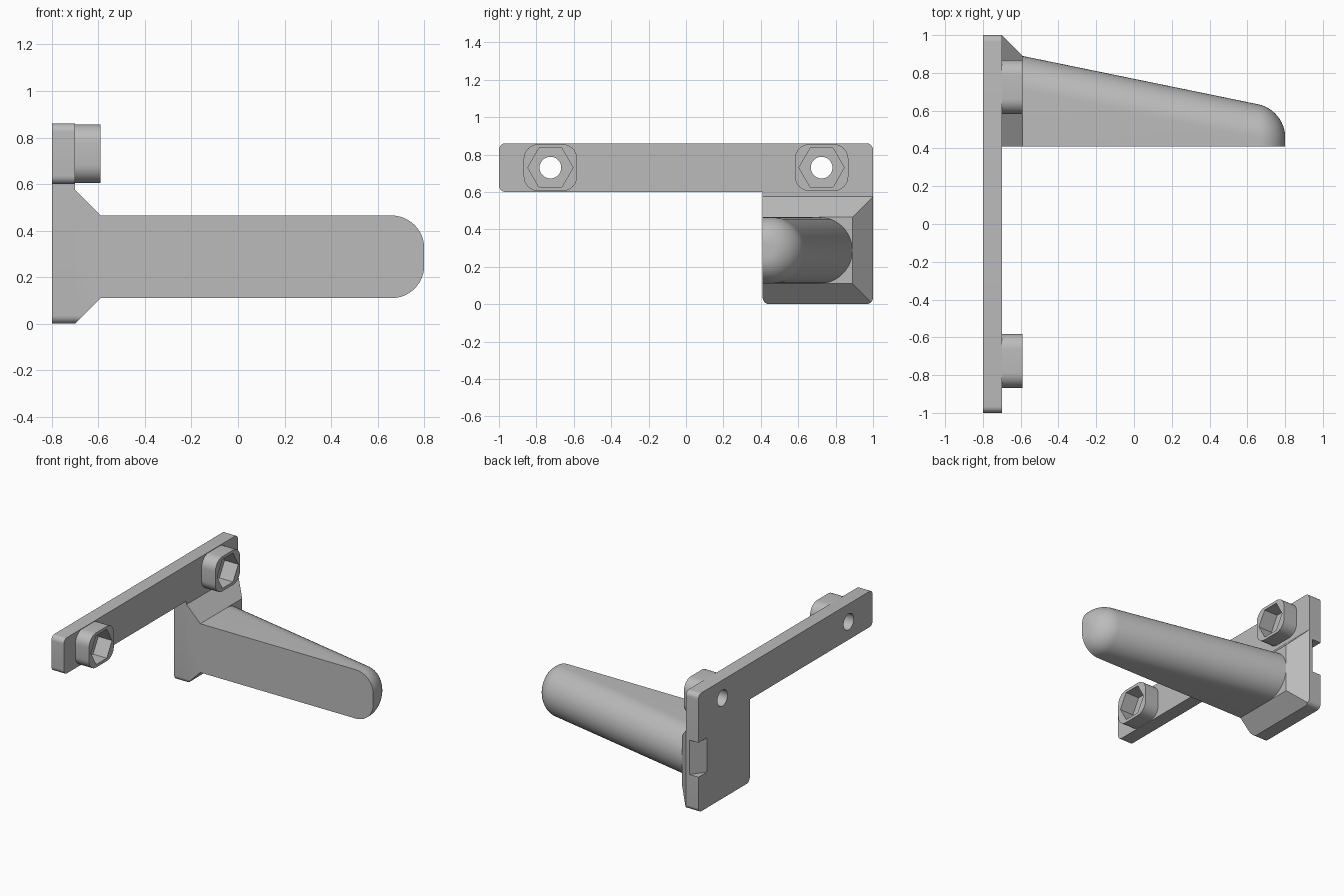
import bpy, bmesh, math
from mathutils import Vector

cube = bpy.data.objects.get("Cube")
if cube:
    bpy.data.objects.remove(cube, do_unlink=True)

grey = bpy.data.materials.new("plain_grey")
grey.use_nodes = True
colour = (0.5, 0.5, 0.5, 1)
grey.diffuse_color = colour
grey.node_tree.nodes["Principled BSDF"].inputs["Base Color"].default_value = colour


def loft(name, rings):
    """Skin a list of equal-length rings of 3D points and cap both ends."""
    bm = bmesh.new()
    loops = [[bm.verts.new(p) for p in ring] for ring in rings]
    n = len(loops[0])
    for a, b in zip(loops, loops[1:]):
        for i in range(n):
            j = (i + 1) % n
            bm.faces.new((a[i], a[j], b[j], b[i]))
    bm.faces.new(loops[0][::-1])
    bm.faces.new(loops[-1])
    bmesh.ops.recalc_face_normals(bm, faces=bm.faces)
    mesh = bpy.data.meshes.new(name)
    bm.to_mesh(mesh)
    bm.free()
    mesh.materials.append(grey)
    obj = bpy.data.objects.new(name, mesh)
    bpy.context.collection.objects.link(obj)
    return obj


def prism(name, outline, x0, x1):
    """Extrude a (y, z) outline along x."""
    return loft(name, [[(x, y, z) for y, z in outline] for x in (x0, x1)])


def rounded(corners, steps=8):
    """Round (y, z, radius) right-angle corners of an outline."""
    out = []
    for i, (y, z, r) in enumerate(corners):
        p = Vector((y, z))
        if r == 0:
            out.append(p)
            continue
        a = (Vector(corners[i - 1][:2]) - p).normalized() * r
        b = (Vector(corners[(i + 1) % len(corners)][:2]) - p).normalized() * r
        for k in range(steps + 1):
            t = math.pi / 2 * k / steps
            out.append(p + a * (1 - math.sin(t)) + b * (1 - math.cos(t)))
    return out


def ngon(y, z, r, sides):
    return [(y + r * math.cos(math.tau * k / sides),
             z + r * math.sin(math.tau * k / sides)) for k in range(sides)]


def boolean(obj, tool, operation="DIFFERENCE"):
    mod = obj.modifiers.new(operation.lower(), "BOOLEAN")
    mod.operation = operation
    mod.solver = "EXACT"
    mod.object = tool
    bpy.context.view_layer.objects.active = obj
    bpy.ops.object.modifier_apply(modifier=mod.name)
    bpy.data.objects.remove(tool, do_unlink=True)


# Main dimensions
BACK, FACE, FRONT = -0.8, -0.7, -0.59
INNER, BOLT_Y, BOLT_Z = 0.41, 0.725, 0.73
R = 0.035

# L-shaped mounting plate
outline = rounded([(-1, 0.86, R), (-1, 0.6, R), (INNER, 0.6, 0),
                   (INNER, 0, R), (1, 0, R), (1, 0.86, R)])
plate = prism("mounting_plate", outline, BACK, FACE)

# Slanted notch in the rear outer edge of the plate
notch = [(BACK - 0.07, 1.1), (-0.73, 1.0), (-0.66, 0.9), (BACK, 0.9)]
notch = [(BACK, 0.9), (-0.73, 1.0), (-0.73, 1.1), (-0.9, 1.1), (-0.9, 0.9)]
boolean(plate, loft("notch_cutter", [[(x, y, z) for x, y in notch] for z in (0.26, 0.51)]))

# Bolt bosses with hexagonal sockets, and the holes through the plate
parts = [plate]
for side, y in (("front", -BOLT_Y), ("rear", BOLT_Y)):
    boolean(plate, prism("hole_cutter", ngon(y, BOLT_Z, 0.058, 32), -0.9, -0.6))
    w, h = 0.143, 0.126
    square = rounded([(y + a * w, BOLT_Z + b * h, 0.08)
                      for a, b in ((-1, -1), (1, -1), (1, 1), (-1, 1))])
    boss = prism(side + "_bolt_boss", square, FACE, FRONT)
    boolean(boss, prism("socket_cutter", ngon(y, BOLT_Z, 0.121, 6), FACE - 0.1, FRONT + 0.1))
    parts.append(boss)

# Chamfered flange at the root of the peg, trimmed to the plate outline
base = [(INNER, 0), (1, 0), (1, 0.575), (INNER, 0.575)]
top = [(INNER, 0.11), (0.89, 0.11), (0.89, 0.465), (INNER, 0.465)]
flange = loft("peg_flange", [[(x, y, z) for y, z in ring]
                             for x, ring in ((FACE, base), (FRONT, top))])
boolean(flange, prism("flange_trim", outline, -0.9, -0.4), "INTERSECT")
parts.append(flange)


# Tapered half-round peg with a rounded tip
def peg_ring(x, r):
    centre = 0.712 - 0.205 * (x - FRONT)
    mid = 0.2875
    arc = [(x, centre + r * math.cos(t), mid + r * math.sin(t))
           for t in (math.pi * (k / 24 - 0.5) for k in range(25))]
    return [(x, INNER, mid - r)] + arc + [(x, INNER, mid + r)]


rings = [peg_ring(FRONT, 0.1775)]
for k in range(13):
    t = math.pi / 2 * k / 12
    rings.append(peg_ring(0.66 + 0.14 * math.sin(t), 0.1775 - 0.14 * (1 - math.cos(t))))
parts.append(loft("peg", rings))

# Smooth the rounded surfaces and keep the edges sharp
bpy.ops.object.select_all(action="DESELECT")
for part in parts:
    part.select_set(True)
bpy.context.view_layer.objects.active = plate
bpy.ops.object.shade_smooth_by_angle(angle=math.radians(30))
